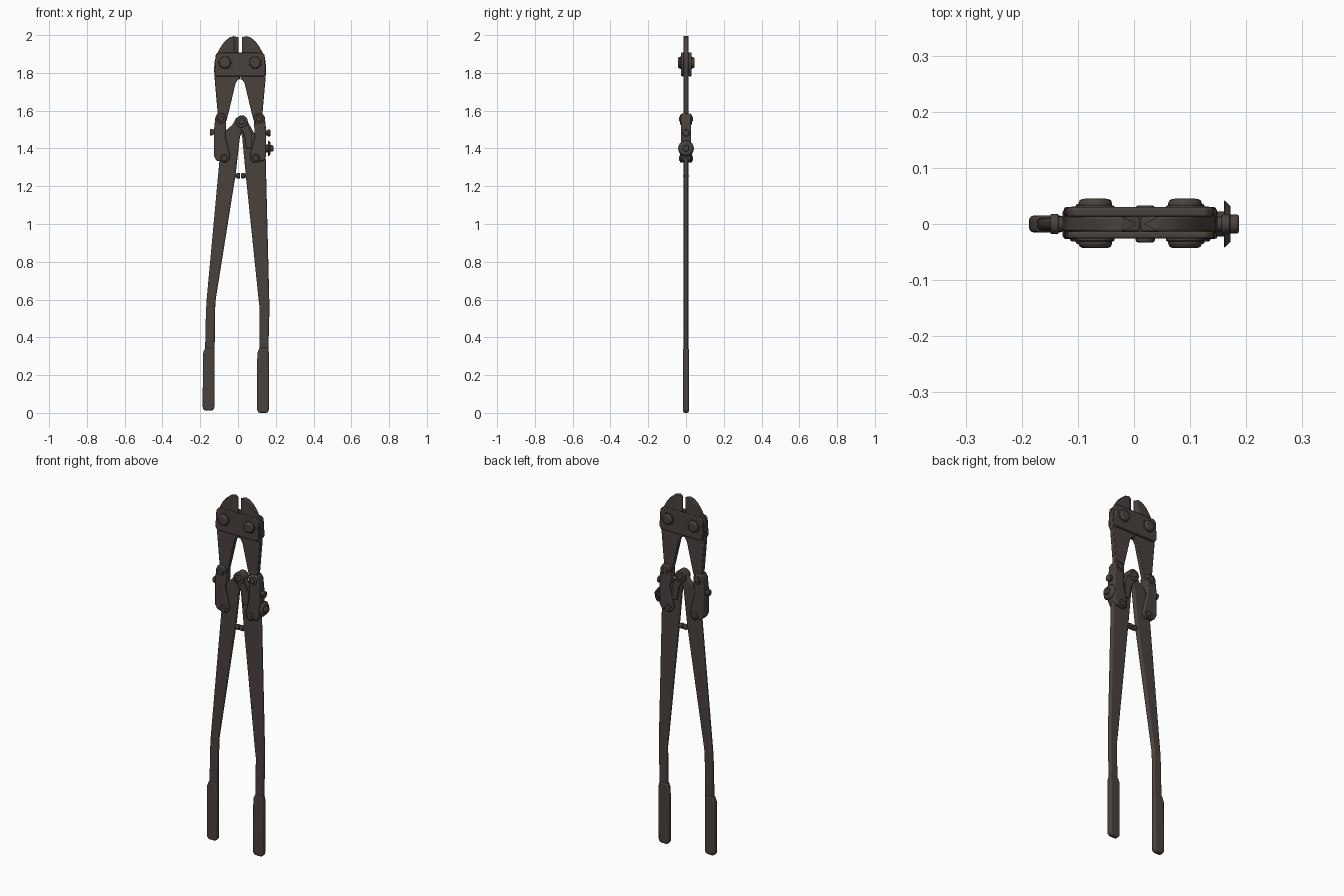
import bpy, bmesh, math
from mathutils import Matrix, Vector

cube = bpy.data.objects.get("Cube")
if cube:
    bpy.data.objects.remove(cube, do_unlink=True)

STEEL = (0.068, 0.055, 0.047, 1)
steel = bpy.data.materials.new("dark brown steel")
steel.use_nodes = True
steel.diffuse_color = STEEL
bsdf = steel.node_tree.nodes["Principled BSDF"]
bsdf.inputs["Base Color"].default_value = STEEL
bsdf.inputs["Roughness"].default_value = 0.6

MID = 0.011  # centre line of the cutting head


def finish(name, bm, bevel=0.0, segments=2):
    bmesh.ops.recalc_face_normals(bm, faces=bm.faces)
    mesh = bpy.data.meshes.new(name)
    bm.to_mesh(mesh)
    bm.free()
    obj = bpy.data.objects.new(name, mesh)
    bpy.context.collection.objects.link(obj)
    mesh.materials.append(steel)
    if bevel:
        mod = obj.modifiers.new("Bevel", "BEVEL")
        mod.width, mod.segments = bevel, segments
        mod.limit_method, mod.angle_limit = "ANGLE", math.radians(35)
    bpy.ops.object.select_all(action="DESELECT")
    bpy.context.view_layer.objects.active = obj
    obj.select_set(True)
    bpy.ops.object.shade_smooth_by_angle(angle=math.radians(40))
    return obj


def slab(name, outline, y0, y1, bevel=0.004, segments=2):
    """Front outline (x, z) extruded from y0 to y1."""
    bm = bmesh.new()
    face = bm.faces.new([bm.verts.new((x, y0, z)) for x, z in outline])
    out = bmesh.ops.extrude_face_region(bm, geom=[face])
    verts = [v for v in out["geom"] if isinstance(v, bmesh.types.BMVert)]
    bmesh.ops.translate(bm, verts=verts, vec=(0, y1 - y0, 0))
    return finish(name, bm, bevel, segments)


def rod(name, start, end, r1, r2=None, sides=20, bevel=0.0):
    a, b = Vector(start), Vector(end)
    bm = bmesh.new()
    turn = (b - a).to_track_quat("Z", "Y").to_matrix().to_4x4()
    bmesh.ops.create_cone(bm, cap_ends=True, segments=sides, radius1=r1,
                          radius2=r1 if r2 is None else r2, depth=(b - a).length,
                          matrix=Matrix.Translation((a + b) / 2) @ turn)
    return finish(name, bm, bevel)


def mirrored(points, s):
    return [(MID + s * u, z) for u, z in points]


# Outlines as (distance from centre line, height)
jaw = [(.03, 1.995), (.056, 1.988), (.08, 1.968), (.10, 1.942), (.123, 1.90),
       (.134, 1.865), (.138, 1.82), (.134, 1.76), (.119, 1.59), (.113, 1.52),
       (.08, 1.52), (.062, 1.585), (.024, 1.745), (.012, 1.764), (.001, 1.766),
       (.001, 1.89), (.03, 1.90)]
link = [(.085, 1.585), (.12, 1.585), (.131, 1.565), (.138, 1.50), (.138, 1.36),
        (.125, 1.335), (.07, 1.325), (.055, 1.34), (.053, 1.365), (.065, 1.41),
        (.077, 1.46), (.073, 1.565)]

for side, s in (("left", 1), ("right", -1)):
    # Jaw with a wedge-shaped cutting edge
    slab(side + "_jaw", mirrored(jaw, s), -.013, .013, .003)
    bm = bmesh.new()
    rings = []
    for z, zt in ((1.9, 1.9), (1.994, 1.988)):
        rings.append([bm.verts.new((MID + s * u, y, h)) for u, y, h in
                      ((.031, -.012, z), (.031, .012, z), (.009, .002, zt), (.009, -.002, zt))])
    bm.faces.new(rings[0])
    bm.faces.new(rings[1])
    for i in range(4):
        j = (i + 1) % 4
        bm.faces.new((rings[0][i], rings[0][j], rings[1][j], rings[1][i]))
    finish(side + "_cutting_edge", bm)

    # Link block and its pins
    slab(side + "_link", mirrored(link, s), -.027, .027, .006)
    for part, u, z, r in (("upper", .101, 1.555, .024), ("lower", .083, 1.348, .023)):
        x = MID + s * u
        rod(f"{side}_{part}_link_boss", (x, -.031, z), (x, .031, z), r, bevel=.003)
        rod(f"{side}_{part}_link_pin", (x, -.036, z), (x, .036, z), .014, bevel=.004)

    # Head bolts and washers
    x = MID + s * .08
    rod(side + "_head_bolt", (x, -.043, 1.854), (x, .045, 1.854), .030, sides=12, bevel=.008)
    rod(side + "_head_washer", (x, -.031, 1.854), (x, .033, 1.854), .034, bevel=.002)

# Cover plates on both faces of the head
plate = [(-.118, 1.908), (.118, 1.908), (.13, 1.895), (.136, 1.80), (.126, 1.782),
         (-.126, 1.782), (-.136, 1.80), (-.13, 1.895)]
for face, y0, y1 in (("front", -.026, -.013), ("back", .013, .030)):
    slab(face + "_cover_plate", mirrored(plate, 1), y0, y1, .004)

# Handles
right_handle = [(-.098, 1.34), (-.085, 1.42), (-.065, 1.495), (-.03, 1.525), (-.008, 1.565),
                (.022, 1.57), (.04, 1.545), (.025, 1.50), (.010, 1.46), (-.013, 1.26),
                (-.118, .60), (-.121, .55), (-.124, .30), (-.175, .30), (-.170, .53),
                (-.166, .60)]
left_handle = [(.147, 1.34), (.125, 1.42), (.08, 1.49), (.05, 1.545), (.03, 1.57),
               (.008, 1.565), (-.003, 1.54), (.012, 1.50), (.022, 1.46), (.041, 1.26),
               (.109, .60), (.115, .55), (.113, .30), (.160, .30), (.166, .53),
               (.166, .58)]
slab("right_handle", right_handle, -.012, .012, .009, 3)
slab("left_handle", left_handle, -.0115, .0115, .009, 3)

# Sleeve grips
for side, x0, x1, z0 in (("right", -.188, -.124, .012), ("left", .100, .165, 0.0)):
    grip = [(x0 + .012, z0), (x1 - .012, z0), (x1 - .001, z0 + .012), (x1, .315),
            (x1 - .006, .345), (x0 + .014, .345), (x0 + .002, .315), (x0 + .001, z0 + .012)]
    slab(side + "_grip", grip, -.015, .015, .010, 3)

# Handle pivot with lugs on both faces
lug = [(.0, 1.565), (.022, 1.575), (.042, 1.56), (.055, 1.52), (.075, 1.48),
       (.075, 1.40), (.045, 1.40), (.03, 1.48), (.002, 1.52), (-.006, 1.545)]
for face, s in (("front", -1), ("back", 1)):
    y0, y1 = sorted((s * .010, s * .021))
    slab(face + "_pivot_lug", lug, y0, y1, .003)
rod("pivot_boss", (.02, -.026, 1.543), (.02, .026, 1.543), .032, bevel=.003)
rod("pivot_pin", (.02, -.033, 1.543), (.02, .033, 1.543), .017, bevel=.004)

# Stop studs between the handles
for side, s in (("left", 1), ("right", -1)):
    x = .014
    rod(side + "_stop_stud", (x + s * .045, 0, 1.255), (x + s * .003, 0, 1.255), .010, bevel=.002)
    rod(side + "_stop_head", (x + s * .022, 0, 1.255), (x + s * .003, 0, 1.255), .015, bevel=.003)

# Adjusting screws on the outer sides of the links
for side, s, z in (("left", 1, 1.482), ("right", -1, 1.486)):
    rod(side + "_screw_collar", (MID + s * .125, 0, z), (MID + s * .147, 0, z), .013)
    rod(side + "_screw_head", (MID + s * .145, 0, z), (MID + s * .160, 0, z), .018, bevel=.003)
rod("adjuster_stem", (.13, 0, 1.40), (.165, 0, 1.40), .022)
rod("adjuster_disc", (.160, 0, 1.40), (.172, 0, 1.40), .043, .032, bevel=.002)
rod("adjuster_cap", (.168, 0, 1.40), (.187, 0, 1.40), .017, bevel=.004)
